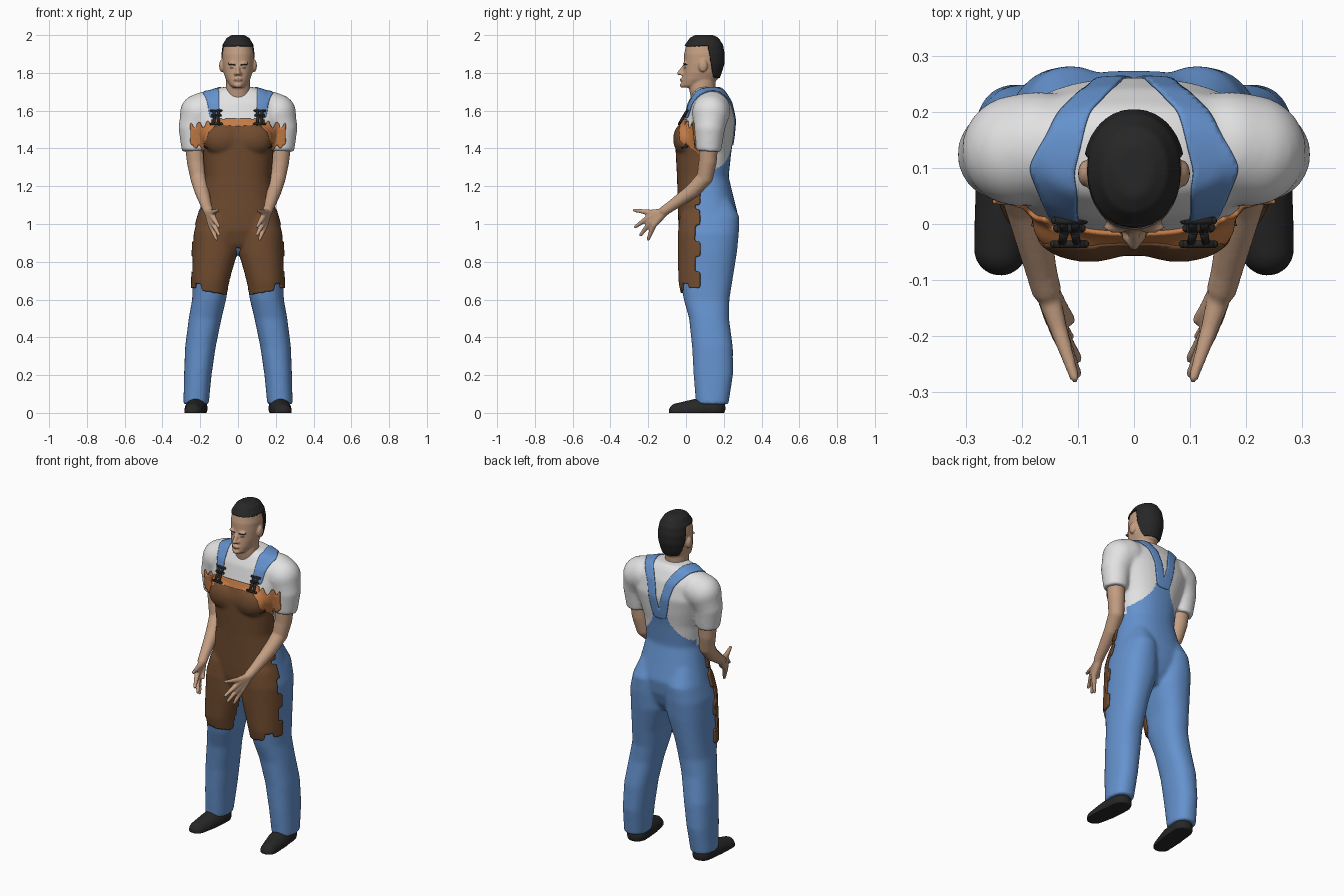
import bpy, bmesh, math
from mathutils import Vector, Matrix

cube = bpy.data.objects.get("Cube")
if cube:
    bpy.data.objects.remove(cube)


def material(name, r, g, b):
    m = bpy.data.materials.new(name)
    m.use_nodes = True
    m.diffuse_color = (r, g, b, 1)
    bsdf = m.node_tree.nodes["Principled BSDF"]
    bsdf.inputs["Base Color"].default_value = (r, g, b, 1)
    bsdf.inputs["Roughness"].default_value = 0.8
    return m


SKIN = material("skin", 0.55, 0.34, 0.22)
DENIM = material("blue denim", 0.13, 0.29, 0.62)
WHITE = material("white cotton", 0.76, 0.76, 0.76)
BROWN = material("brown leather", 0.16, 0.07, 0.028)
TAN = material("tan leather", 0.56, 0.2, 0.06)
BLACK = material("black", 0.02, 0.02, 0.02)
LIP = material("lip", 0.36, 0.18, 0.12)


def loft(bm, rows, cx=0, n=32, power=2.3):
    """Closed stack of rounded sections; rows are (z, x offset, x radius, y front, y back)."""
    rings = []
    for z, ox, rx, yf, yb in rows:
        ring = []
        for i in range(n):
            a = math.tau * i / n
            c, s = math.cos(a), math.sin(a)
            u = math.copysign(abs(c) ** (2 / power), c)
            v = math.copysign(abs(s) ** (2 / power), s)
            ring.append(bm.verts.new((cx * ox + rx * u, (yf + yb) / 2 + (yb - yf) / 2 * v, z)))
        rings.append(ring)
    for a, b in zip(rings, rings[1:]):
        for i in range(n):
            j = (i + 1) % n
            bm.faces.new((a[i], a[j], b[j], b[i]))
    bm.faces.new(rings[0])
    bm.faces.new(rings[-1])


def blob(bm, loc, size):
    m = Matrix.Translation(loc) @ Matrix.Diagonal((*size, 1))
    bmesh.ops.create_uvsphere(bm, u_segments=20, v_segments=12, radius=1, matrix=m)


def limb(bm, side, pts, flat_end=False):
    """Chain of tapered cylinders with ball joints; pts are (x, y, z, radius)."""
    pts = [(Vector((side * x, y, z)), r) for x, y, z, r in pts]
    for p, r in pts[:-1] if flat_end else pts:
        blob(bm, p, (r, r, r))
    for (p, r), (q, t) in zip(pts, pts[1:]):
        d = q - p
        m = Matrix.Translation((p + q) / 2) @ d.to_track_quat('Z', 'Y').to_matrix().to_4x4()
        bmesh.ops.create_cone(bm, cap_ends=True, segments=20, radius1=r, radius2=t,
                              depth=d.length, matrix=m)


def add_object(name, bm, mats):
    me = bpy.data.meshes.new(name)
    bmesh.ops.recalc_face_normals(bm, faces=bm.faces)
    bm.to_mesh(me)
    bm.free()
    for m in mats:
        me.materials.append(m)
    ob = bpy.data.objects.new(name, me)
    bpy.context.collection.objects.link(ob)
    return ob


def fuse(name, bm, mats, voxel, smoothing, rule=None, floor=False):
    """Unite overlapping volumes into one smooth skin and colour faces by rule."""
    ob = add_object(name, bm, [])
    rm = ob.modifiers.new("remesh", 'REMESH')
    rm.mode, rm.voxel_size = 'VOXEL', voxel
    sm = ob.modifiers.new("smooth", 'SMOOTH')
    sm.factor, sm.iterations = 0.5, smoothing
    dg = bpy.context.evaluated_depsgraph_get()
    me = bpy.data.meshes.new_from_object(ob.evaluated_get(dg))
    ob.modifiers.clear()
    ob.data = me
    me.materials.clear()
    for m in mats:
        me.materials.append(m)
    if floor:
        for v in me.vertices:
            v.co.z = max(v.co.z, 0)
    for p in me.polygons:
        p.use_smooth = True
        p.material_index = rule(p.center) if rule else 0
    return ob


def patch(source, name, mat, rule, lift, thick, rounds=3):
    """Layer of cloth, leather or hair lifted off the surface where the rule holds."""
    bm = bmesh.new()
    bm.from_mesh(source.data)
    drop = [f for f in bm.faces if not rule(f.calc_center_median())]
    for v in bm.verts:
        v.co += v.normal * lift
    bmesh.ops.delete(bm, geom=drop, context='FACES')
    rim = {v: [e.other_vert(v) for e in v.link_edges if e.is_boundary] for v in bm.verts if v.is_boundary}
    for _ in range(rounds):
        moved = {v: (v.co + sum((o.co for o in near), Vector()) / len(near)) / 2 for v, near in rim.items()}
        for v, co in moved.items():
            v.co = co
    for f in bm.faces:
        f.material_index = 0
        f.smooth = True
    ob = add_object(name, bm, [mat])
    so = ob.modifiers.new("thickness", 'SOLIDIFY')
    so.thickness, so.offset = thick, -1
    return ob


def lerp(table, t):
    for (a, u), (b, v) in zip(table, table[1:]):
        if t <= b:
            return u + (v - u) * max(0, (t - a) / (b - a))
    return table[-1][1]


# Clothed body: torso, chest, legs and sleeves
bm = bmesh.new()
loft(bm, [(1.725, 0, .085, .06, .19), (1.7, 0, .165, .04, .212), (1.64, 0, .225, .008, .243),
          (1.55, 0, .235, -.015, .262), (1.46, 0, .205, -.047, .253), (1.38, 0, .178, -.044, .24),
          (1.25, 0, .165, -.037, .226), (1.15, 0, .185, -.034, .25), (1.05, 0, .208, -.032, .275),
          (.97, 0, .216, -.028, .265), (.9, 0, .19, -.005, .24), (.84, 0, .08, .04, .2)])
for s in (1, -1):
    blob(bm, (s * .08, .0, 1.45), (.095, .058, .08))
    loft(bm, [(1.14, .1, .07, .03, .23), (1.04, .112, .098, -.022, .282), (.95, .119, .115, -.033, .28),
              (.85, .12, .118, -.033, .27), (.7, .143, .096, -.03, .246), (.6, .153, .09, -.012, .23),
              (.5, .174, .087, .016, .228), (.35, .199, .081, .032, .248), (.2, .213, .073, .04, .249),
              (.045, .222, .067, .053, .225)], cx=s)
    limb(bm, s, [(.12, .13, 1.62, .088), (.17, .137, 1.603, .1), (.208, .131, 1.588, .1),
                 (.233, .124, 1.51, .083), (.231, .12, 1.385, .067)], flat_end=True)


def clothing(c):
    yoke = c.y > .13 and c.z < 1.46 and abs(c.x) < .045 + 4 * (1.46 - c.z) ** 2
    return 0 if c.z < 1.25 or yoke else 1


body = fuse("shirt_and_trousers", bm, [DENIM, WHITE], .008, 17, clothing)


# Shoulder straps crossing to the back yoke
def strap_rule(c):
    x = abs(c.x)
    if c.y > .15 and c.z < 1.63:
        return c.z > 1.42 and abs(x - .02 - (c.z - 1.45) * .22) < .026
    centre = lerp([(-.02, .115), (.1, .147), (.2, .105), (.25, .055)], c.y)
    half = lerp([(-.02, .018), (.1, .042), (.2, .027), (.25, .026)], c.y)
    return c.z > 1.56 and abs(x - centre) < half


patch(body, "shoulder_straps", DENIM, strap_rule, .005, .005, 12)


# Leather apron, split between the legs
def apron_rule(c):
    x = abs(c.x)
    if c.z > 1.2:
        width = lerp([(1.2, .18), (1.4, .172), (1.43, .165), (1.48, .15), (1.515, .115)], c.z)
        return c.z < 1.515 and x < width and c.y < (.02 if c.z > 1.4 else .085)
    step = .015 if c.z > 1.1 or math.sin(c.z * 38) > 0 else -.01
    inner = c.z < .85 and x < .12 and c.y > .04
    hem = .625 + .2 * (x - .06) + (.03 if .19 < x < .22 else 0)
    return c.z > hem and c.y < .06 + step and not inner and not (c.z < .88 and x < .012)


patch(body, "apron", BROWN, apron_rule, .011, .011)


# Tan bib behind the apron top, with ragged flaps to the sides
def bib_rule(c):
    x = abs(c.x)
    if c.y > .075 or c.z < 1.35:
        return False
    top = 1.555 if x < .14 else 1.525 + .02 * math.sin(x * 130)
    low = 1.36 if x < .19 else 1.41 + .012 * math.sin(x * 160)
    return low < c.z < top and x < .25


patch(body, "bib", TAN, bib_rule, .008, .008)

# Head with neck, nose, brow, lips and ears
bm = bmesh.new()
loft(bm, [(1.994, 0, .03, .05, .14), (1.98, 0, .055, .025, .168), (1.945, 0, .076, 0, .19),
          (1.9, 0, .084, -.01, .198), (1.85, 0, .083, -.012, .197), (1.8, 0, .076, -.016, .182),
          (1.765, 0, .064, -.022, .168), (1.735, 0, .043, -.026, .1), (1.722, 0, .028, -.018, .06)], power=2.1)
loft(bm, [(1.82, 0, .062, .03, .16), (1.72, 0, .064, .016, .155), (1.64, 0, .075, .03, .17)], power=2)
limb(bm, 1, [(0, -.006, 1.84, .009), (0, -.036, 1.798, .011)])
for s in (1, -1):
    blob(bm, (s * .012, -.022, 1.795), (.01, .012, .009))
    blob(bm, (s * .03, -.006, 1.85), (.026, .01, .008))
    blob(bm, (s * .086, .09, 1.838), (.014, .024, .034))
blob(bm, (0, -.022, 1.764), (.024, .011, .009))
blob(bm, (0, -.02, 1.735), (.022, .012, .014))


def face(c):
    x = abs(c.x)
    if c.y < .03 and .014 < x < .052 and abs(c.z - 1.843 - .1 * (x - .03)) < .0035:
        return 1
    if c.y < .03 and abs(x - .033) < .01 and abs(c.z - 1.825) < .003:
        return 1
    return 2 if c.y < 0 and x < .022 and abs(c.z - 1.764) < .005 else 0


head = fuse("head", bm, [SKIN, BLACK, LIP], .005, 3, face)


# Cropped hair with shaved sides
def hair_rule(c):
    back = c.y > .118 + .17 * max(0, 1.93 - c.z) and c.z > 1.775
    return c.z > 1.94 or back


patch(head, "hair", BLACK, hair_rule, .007, .007)

# Arms with spread fingers
fingers = [[(.135, -.185, 1.06), (.106, -.274, 1.073)], [(.133, -.195, 1.037), (.101, -.268, .985)],
           [(.136, -.187, 1.012), (.1, -.24, .942)], [(.144, -.17, .995), (.115, -.2, .92)],
           [(.135, -.145, 1.03), (.112, -.172, 1.0)]]
for s, side in ((1, "left"), (-1, "right")):
    bm = bmesh.new()
    limb(bm, s, [(.233, .12, 1.46, .053), (.223, .115, 1.33, .048), (.21, .1, 1.245, .043),
                 (.192, .035, 1.176, .039), (.165, -.085, 1.09, .028), (.157, -.115, 1.07, .027)])
    for knuckle, tip in fingers:
        limb(bm, s, [(.156, -.115, 1.062, .022), (*knuckle, .016), (*tip, .009)])
    fuse(side + "_arm", bm, [SKIN], .006, 3)

    # Shoes
    bm = bmesh.new()
    limb(bm, s, [(.238, -.045, .004, .048), (.226, .05, .016, .058), (.218, .152, .025, .058)])
    fuse(side + "_shoe", bm, [BLACK], .008, 3, floor=True)

    # Strap buckles: bars, hook and side clasp
    bm = bmesh.new()
    for z, y, w in ((1.6, .006, .026), (1.575, -.008, .022), (1.53, -.036, .028)):
        limb(bm, 1, [(s * .115 - w, y, z, .007), (s * .115 + w, y, z, .007)])
    for dx in (-.014, .014):
        limb(bm, s, [(.115 + dx, .006, 1.6, .007), (.115 + dx * .6, -.012, 1.57, .008),
                     (.115 + dx, -.036, 1.53, .007)])
    limb(bm, s, [(.155, -.022, 1.405, .006), (.176, .004, 1.41, .006)])
    for f in bm.faces:
        f.smooth = True
    add_object(side + "_buckle", bm, [BLACK])
